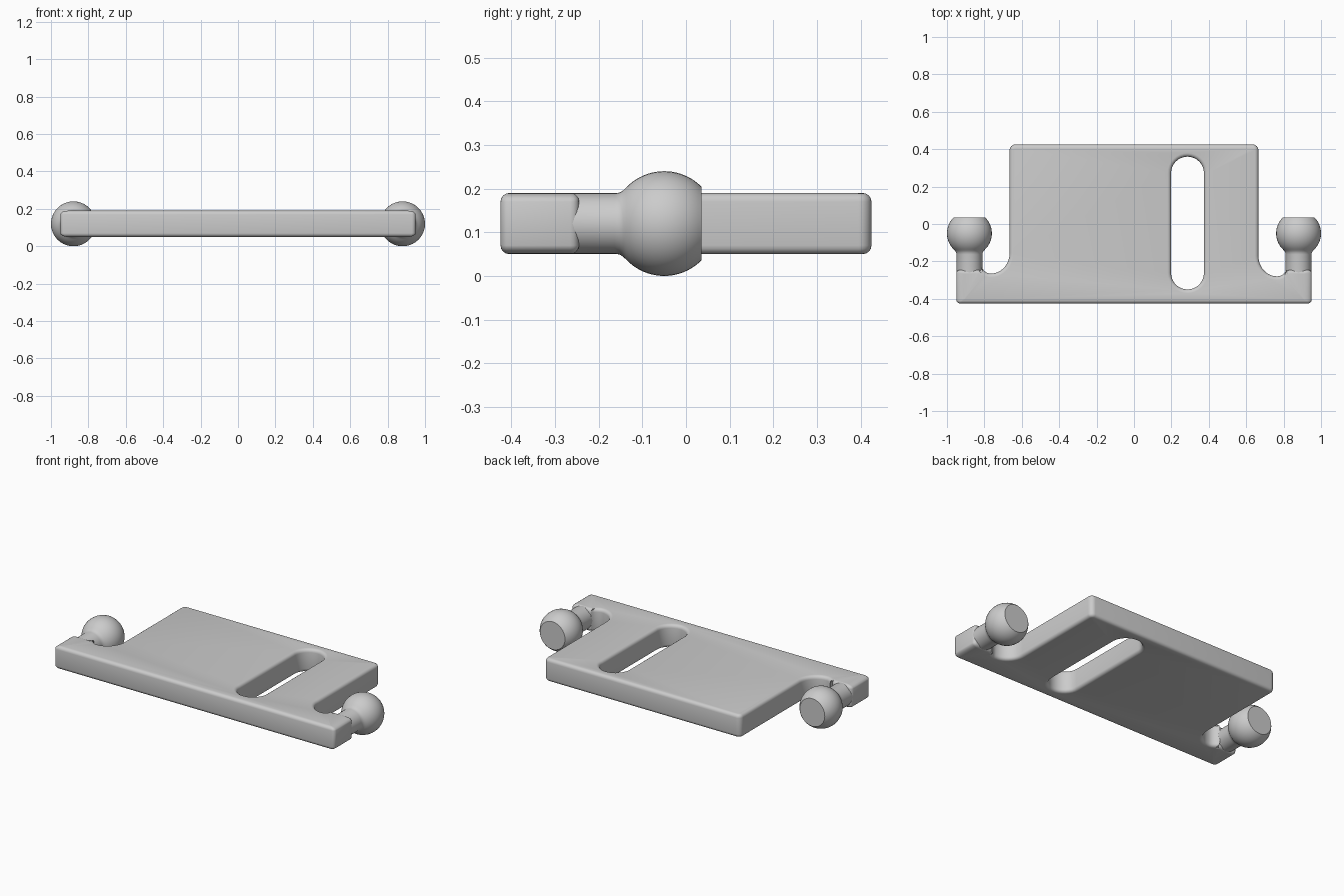
import bpy, bmesh
from math import cos, sin, pi, radians, asin, acos
from mathutils import Vector, Matrix

cube = bpy.data.objects.get("Cube")
if cube:
    bpy.data.objects.remove(cube, do_unlink=True)

MID, HALF, EDGE = 0.12, 0.07, 0.02      # plate mid height, half thickness, edge rounding
BALL_X, BALL_Y, BALL_R = 0.88, -0.05, 0.12

grey = bpy.data.materials.new("plain grey")
grey.use_nodes = True
grey.diffuse_color = (0.6, 0.6, 0.6, 1)
grey.node_tree.nodes["Principled BSDF"].inputs["Base Color"].default_value = (0.6, 0.6, 0.6, 1)


def finish(bm, name, angle=35):
    bmesh.ops.recalc_face_normals(bm, faces=bm.faces)
    mesh = bpy.data.meshes.new(name)
    bm.to_mesh(mesh)
    bm.free()
    mesh.materials.append(grey)
    obj = bpy.data.objects.new(name, mesh)
    bpy.context.collection.objects.link(obj)
    bpy.ops.object.select_all(action='DESELECT')
    obj.select_set(True)
    bpy.context.view_layer.objects.active = obj
    bpy.ops.object.shade_smooth_by_angle(angle=radians(angle))
    return obj


def arc(cx, cy, rx, ry, start, end, steps=8):
    """Points on an ellipse arc, angles in degrees."""
    angles = [radians(start + (end - start) * i / steps) for i in range(steps + 1)]
    return [Vector((cx + rx * cos(a), cy + ry * sin(a))) for a in angles]


def half_outline(bottom):
    """Right half of the plate outline, counter-clockwise from front to back."""
    points = arc(0.93, -0.405, 0.02, 0.02, -90, 0, 4)
    points += arc(0.93, -0.265, 0.02, 0.02, 0, 90, 4)
    points += arc(0.835, -0.27, 0.025, 0.025, 90, 150, 4)
    points += arc(0.765, bottom + 0.06, 0.055, 0.06, -25, -90, 6)
    points += arc(0.765, bottom + 0.11, 0.1, 0.11, -100, -180, 10)
    points += arc(0.635, 0.395, 0.03, 0.03, 0, 90, 6)
    return points


def inset(points, d):
    """Move a counter-clockwise loop inward by d."""
    result = []
    for i, p in enumerate(points):
        a = (p - points[i - 1]).normalized()
        b = (points[(i + 1) % len(points)] - p).normalized()
        na, nb = Vector((-a.y, a.x)), Vector((-b.y, b.x))
        result.append(p + (na + nb) * d / max(1 + na.dot(nb), 0.5))
    return result


# Plate: rounded rings for the rim and the slot, closed by flat caps
right = half_outline(-0.28)
left = [Vector((-p.x, p.y)) for p in reversed(half_outline(-0.265))]
outline = right + left
slot = arc(0.286, 0.272, 0.088, 0.088, 0, 180, 16) + arc(0.286, -0.262, 0.088, 0.088, 180, 360, 16)

section = []
for i in range(5):
    a = pi / 2 * i / 4
    section.append((EDGE * (1 - sin(a)), HALF - EDGE + EDGE * cos(a)))
section += [(d, -z) for d, z in reversed(section)]

bm = bmesh.new()
caps = ([], [])
for loop, side in ((outline, 1), (slot, -1)):
    rings = []
    for d, z in section:
        ring = []
        for p in inset(loop, d * side):
            x = p.x - d * (1 if p.x > 0 else -1) if abs(p.x) > 0.9 else p.x
            ring.append(bm.verts.new((x, p.y, MID + z)))
        rings.append(ring)
    n = len(loop)
    for lower, upper in zip(rings, rings[1:]):
        for i in range(n):
            j = (i + 1) % n
            bm.faces.new((lower[i], lower[j], upper[j], upper[i]))
    for cap, ring in zip(caps, (rings[0], rings[-1])):
        cap += [bm.edges.get((ring[i], ring[i - 1])) for i in range(n)]
for cap in caps:
    bmesh.ops.triangle_fill(bm, edges=cap, use_beauty=True)
finish(bm, "slotted_plate")


# Ball studs: a turned neck flaring into a ball with a flat end
def ball_stud(name, x):
    first, last = pi - asin(0.083 / BALL_R), acos(0.085 / BALL_R)
    profile = [(0, -0.32), (0.069, -0.32), (0.069, -0.163), (0.071, -0.152), (0.076, -0.144)]
    for i in range(21):
        a = first + (last - first) * i / 20
        profile.append((BALL_R * sin(a), BALL_Y + BALL_R * cos(a)))
    profile.append((0, profile[-1][1]))
    bm = bmesh.new()
    verts = [bm.verts.new((r, y, 0)) for r, y in profile]
    edges = [bm.edges.new(pair) for pair in zip(verts, verts[1:])]
    bmesh.ops.spin(bm, geom=verts + edges, cent=(0, 0, 0), axis=(0, 1, 0),
                   angle=2 * pi, steps=40)
    bmesh.ops.remove_doubles(bm, verts=bm.verts, dist=0.0005)
    bmesh.ops.transform(bm, matrix=Matrix.Translation((x, 0, MID)), verts=bm.verts)
    finish(bm, name)


ball_stud("left_ball_stud", BALL_X)
ball_stud("right_ball_stud", -BALL_X)
